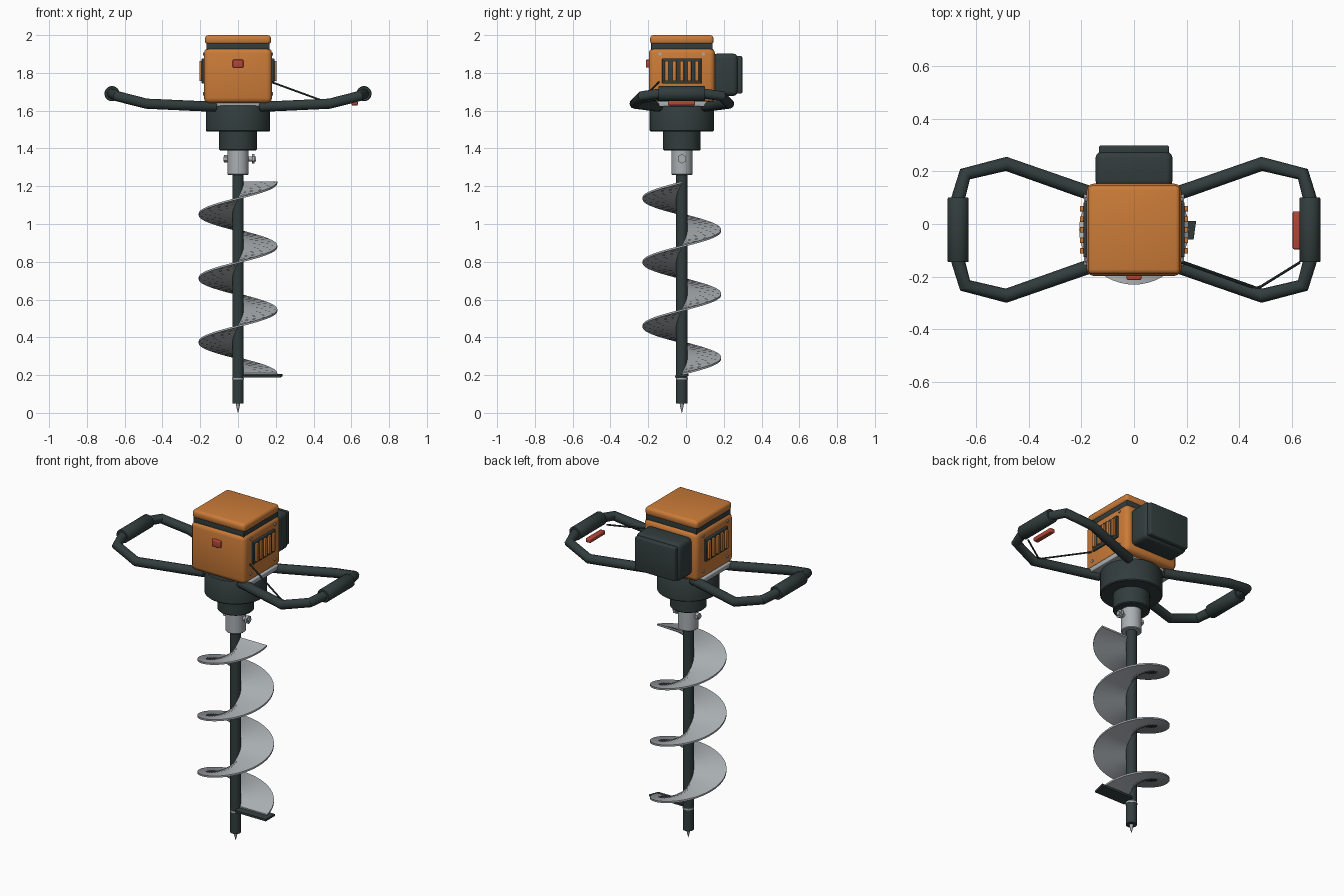
import bpy, bmesh
from math import sin, cos, pi, radians
from mathutils import Matrix, Vector

if "Cube" in bpy.data.objects:
    bpy.data.objects.remove(bpy.data.objects["Cube"])

CY = -0.022  # y of the drill axis


def material(name, rgb):
    m = bpy.data.materials.new(name)
    m.diffuse_color = (*rgb, 1)
    m.use_nodes = True
    m.node_tree.nodes["Principled BSDF"].inputs["Base Color"].default_value = m.diffuse_color
    return m


ORANGE = material("orange_paint", (0.60, 0.20, 0.04))
DARK = material("dark_rubber", (0.032, 0.046, 0.046))
STEEL = material("steel", (0.40, 0.43, 0.45))
RED = material("red_plastic", (0.45, 0.06, 0.04))


def smooth(ob, mat):
    ob.data.materials.clear()
    ob.data.materials.append(mat)
    bpy.ops.object.select_all(action='DESELECT')
    ob.select_set(True)
    bpy.context.view_layer.objects.active = ob
    bpy.ops.object.shade_smooth_by_angle(angle=radians(38))
    return ob


def finish(bm, name, mat):
    bmesh.ops.recalc_face_normals(bm, faces=bm.faces)
    me = bpy.data.meshes.new(name)
    bm.to_mesh(me)
    bm.free()
    ob = bpy.data.objects.new(name, me)
    bpy.context.collection.objects.link(ob)
    return smooth(ob, mat)


def box(name, lo, hi, mat, bevel=0.0):
    lo, hi = Vector(lo), Vector(hi)
    bm = bmesh.new()
    bmesh.ops.create_cube(bm, size=1)
    for v in bm.verts:
        v.co = (lo + hi) / 2 + v.co * (hi - lo)
    if bevel:
        bmesh.ops.bevel(bm, geom=bm.edges[:], offset=bevel, segments=3,
                        profile=0.5, affect='EDGES')
    return finish(bm, name, mat)


def lathe(name, profile, mat, seg=48, matrix=None):
    """Closed revolved solid from (radius, height) points on the drill axis."""
    bm = bmesh.new()
    rings = [[bm.verts.new((r * cos(2 * pi * i / seg), r * sin(2 * pi * i / seg), z))
              for i in range(seg)] for r, z in profile]
    for a, b in zip(rings, rings[1:]):
        for i in range(seg):
            j = (i + 1) % seg
            bm.faces.new((a[i], a[j], b[j], b[i]))
    bm.faces.new(rings[0])
    bm.faces.new(rings[-1])
    bm.transform(matrix or Matrix.Translation((0, CY, 0)))
    return finish(bm, name, mat)


def tube(name, pts, radius, mat, res=4):
    cu = bpy.data.curves.new(name, 'CURVE')
    cu.dimensions = '3D'
    cu.bevel_depth = radius
    cu.bevel_resolution = res
    cu.use_fill_caps = True
    sp = cu.splines.new('POLY')
    sp.points.add(len(pts) - 1)
    for p, co in zip(sp.points, pts):
        p.co = (*co, 1)
    ob = bpy.data.objects.new(name, cu)
    bpy.context.collection.objects.link(ob)
    bpy.ops.object.select_all(action='DESELECT')
    ob.select_set(True)
    bpy.context.view_layer.objects.active = ob
    bpy.ops.object.convert(target='MESH')
    return smooth(bpy.context.view_layer.objects.active, mat)


# Engine housing, seam and lid
box("engine_housing", (-0.18, CY - 0.175, 1.64), (0.18, CY + 0.175, 1.932), ORANGE, 0.028)
box("lid_seam", (-0.168, CY - 0.163, 1.92), (0.168, CY + 0.163, 1.96), DARK, 0.004)
box("engine_lid", (-0.175, CY - 0.168, 1.95), (0.175, CY + 0.168, 2.0), ORANGE, 0.018)
box("base_plate", (-0.19, CY - 0.135, 1.622), (0.19, CY + 0.135, 1.65), STEEL, 0.004)
box("stop_switch", (-0.028, CY - 0.19, 1.828), (0.028, CY - 0.165, 1.87), RED, 0.005)

# Air filter box and cover at the back
box("air_filter_box", (-0.146, 0.14, 1.678), (0.146, 0.275, 1.902), DARK, 0.025)
box("air_filter_cover", (-0.133, 0.262, 1.69), (0.133, 0.298, 1.89), DARK, 0.008)

# Louvred vents and corner screws on both sides
for s, side in ((-1, "left"), (1, "right")):
    def sided(name, x0, x1, y, hy, z0, z1, mat, bev):
        box(f"{side}_{name}", (min(s * x0, s * x1), y - hy, z0),
            (max(s * x0, s * x1), y + hy, z1), mat, bev)
    sided("vent_panel", 0.17, 0.192, CY, 0.104, 1.743, 1.877, DARK, 0.004)
    for i in range(5):
        sided(f"vent_bar_{i}", 0.18, 0.205, CY + (i - 2) * 0.04, 0.0105, 1.756, 1.864, ORANGE, 0.003)
    for i, (y, z) in enumerate(((0.115, 1.9), (-0.115, 1.9), (0.115, 1.69), (-0.115, 1.69))):
        lathe(f"{side}_screw_{i}", [(0.009, 0.172), (0.009, 0.185)], STEEL, 12,
              Matrix.Translation((0, CY + y, z)) @ Matrix.Rotation(s * pi / 2, 4, 'Y'))

# Gearbox, coupler and through bolt
lathe("gearbox", [(0.165, 1.49), (0.17, 1.495), (0.17, 1.62), (0.165, 1.627)], DARK, 64)
lathe("gearbox_neck", [(0.095, 1.39), (0.1, 1.395), (0.1, 1.495)], DARK)
lathe("shaft_coupler", [(0.052, 1.26), (0.056, 1.264), (0.056, 1.395)], STEEL)
bolt = Matrix.Translation((0, CY, 1.345)) @ Matrix.Rotation(pi / 2, 4, 'Y')
lathe("coupler_bolt", [(0.013, -0.078), (0.013, 0.095)], STEEL, 20, bolt)
lathe("bolt_head", [(0.025, 0.073), (0.025, 0.088)], STEEL, 6, bolt)
lathe("bolt_nut", [(0.02, -0.073), (0.02, -0.056)], STEEL, 6, bolt)

# Shaft, collar and centring point
lathe("auger_shaft", [(0.03, 0.05), (0.03, 1.27)], DARK, 32)
lathe("shaft_collar", [(0.032, 0.176), (0.032, 0.186)], STEEL, 32)
lathe("pilot_point", [(0.012, 0.052), (0.008, 0.03), (0.0008, 0.0)], STEEL, 16)

# Helical flight: three right-handed turns
bm = bmesh.new()
N, TURNS, T = 144, 3, 0.005
prev = None
for i in range(N + 1):
    a, z = 2 * pi * TURNS * i / N, 0.205 + 1.015 * i / N
    ring = [bm.verts.new((r * cos(a), CY + r * sin(a), z + dz))
            for r, dz in ((0.024, -T), (0.208, -T), (0.208, T), (0.024, T))]
    if prev:
        for k in range(4):
            m = (k + 1) % 4
            bm.faces.new((prev[k], prev[m], ring[m], ring[k]))
    if i in (0, N):
        bm.faces.new(ring)
    prev = ring
finish(bm, "auger_flight", STEEL)

# Cutting blade under the flight
bm = bmesh.new()
outline = ((0.02, -0.037), (0.226, -0.037), (0.236, 0.034), (0.02, 0.034))
lower = [bm.verts.new((x, CY + y, 0.191 + y * 0.12)) for x, y in outline]
upper = [bm.verts.new((x, CY + y, 0.203 + y * 0.12)) for x, y in outline]
bm.faces.new(lower)
bm.faces.new(upper)
for i in range(4):
    j = (i + 1) % 4
    bm.faces.new((lower[i], lower[j], upper[j], upper[i]))
finish(bm, "cutting_blade", DARK)

# Handle loops and grips, mirrored left and right
half = [(0.12, 0.124, 1.622), (0.2, 0.15, 1.624), (0.485, 0.25, 1.637),
        (0.641, 0.211, 1.677), (0.667, 0.12, 1.69)]
for s, side in ((-1, "left"), (1, "right")):
    path = [(s * x, CY + y, z) for x, y, z in half]
    path += [(s * x, CY - y, z) for x, y, z in reversed(half)]
    tube(f"{side}_handle", path, 0.027, DARK)
    lathe(f"{side}_grip", [(0.037, -0.123), (0.04, -0.119), (0.04, 0.119), (0.037, 0.123)], DARK, 32,
          Matrix.Translation((s * 0.667, CY, 1.69)) @ Matrix.Rotation(pi / 2, 4, 'X'))

# Throttle trigger and cable on the right
box("throttle_trigger", (0.602, CY - 0.074, 1.628), (0.634, CY + 0.07, 1.652), RED, 0.005)
tube("throttle_cable", [(0.165, -0.14, 1.755), (0.2, -0.152, 1.743), (0.46, -0.243, 1.648),
                        (0.48, -0.238, 1.645), (0.63, -0.145, 1.66)], 0.005, DARK, 2)
